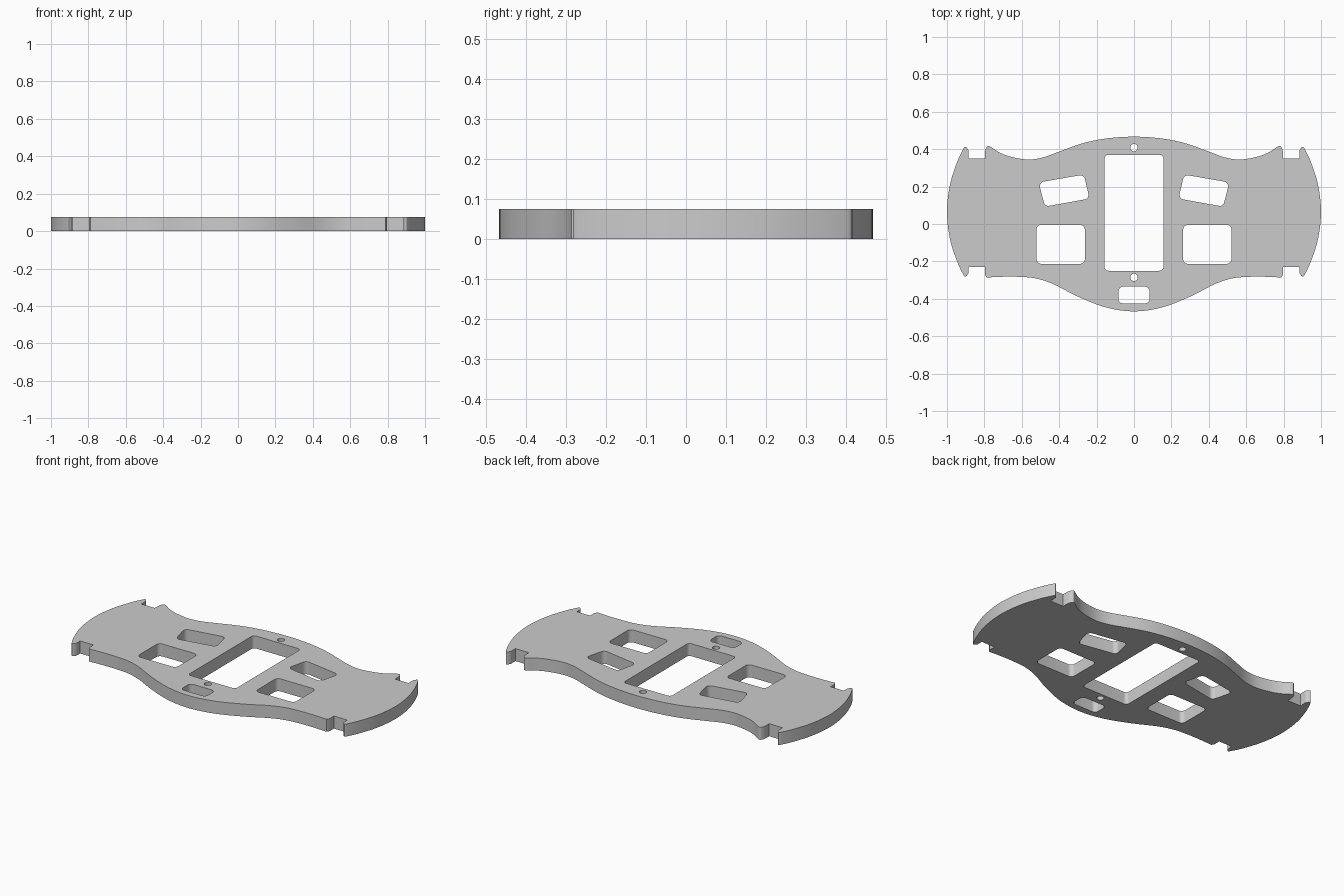
import bpy, bmesh, math
from mathutils import Vector

cube = bpy.data.objects.get("Cube")
if cube:
    bpy.data.objects.remove(cube)

THICKNESS = 0.075
GREY = (0.6, 0.6, 0.6, 1)


def smooth(points, before=None, after=None, steps=6):
    """Smooth path through the points; before and after steer its ends."""
    p = [Vector(q) for q in points]
    p = [Vector(before) if before else 2 * p[0] - p[1]] + p
    p.append(Vector(after) if after else 2 * p[-1] - p[-2])
    path = []
    for a, b, c, d in zip(p, p[1:], p[2:], p[3:]):
        for i in range(steps):
            t = i / steps
            path.append(b + (c - a) * (t / 2)
                        + (2 * a - 5 * b + 4 * c - d) * (t * t / 2)
                        + (3 * b - a - 3 * c + d) * (t ** 3 / 2))
    return path + [p[-2]]


def rounded(corners, radius, steps=6):
    """Polygon with each corner replaced by an arc."""
    pts = [Vector(c) for c in corners]
    loop = []
    for i, p in enumerate(pts):
        u = (pts[i - 1] - p).normalized()
        v = (pts[(i + 1) % len(pts)] - p).normalized()
        half = u.angle(v) / 2
        centre = p + (u + v).normalized() * (radius / math.sin(half))
        start = p + u * (radius / math.tan(half)) - centre
        end = p + v * (radius / math.tan(half)) - centre
        for k in range(steps + 1):
            loop.append(centre + start.lerp(end, k / steps).normalized() * radius)
    return loop


def box(x0, x1, y0, y1, radius):
    return rounded([(x0, y0), (x1, y0), (x1, y1), (x0, y1)], radius)


def circle(y, radius, sides=24):
    turns = [math.tau * i / sides for i in range(sides)]
    return [Vector((radius * math.cos(a), y + radius * math.sin(a))) for a in turns]


def mirror(loop):
    return [Vector((-p.x, p.y)) for p in reversed(loop)]


# Left half of the outline, from back centre round to front centre
back_edge = smooth([(0, 0.467), (0.15, 0.457), (0.28, 0.43), (0.4, 0.387), (0.49, 0.355),
                    (0.57, 0.345), (0.66, 0.36), (0.72, 0.383), (0.765, 0.412),
                    (0.783, 0.416), (0.795, 0.398)], before=(-0.15, 0.457))
notch_back = [Vector(p) for p in [(0.797, 0.35), (0.886, 0.35)]]
end_edge = smooth([(0.886, 0.395), (0.898, 0.411), (0.912, 0.403), (0.95, 0.32), (0.985, 0.205),
                   (1, 0.065), (0.985, -0.075), (0.95, -0.19), (0.912, -0.272),
                   (0.898, -0.28), (0.886, -0.264)])
notch_front = [Vector(p) for p in [(0.886, -0.23), (0.797, -0.23), (0.797, -0.27)]]
front_edge = smooth([(0.788, -0.286), (0.7, -0.282), (0.6, -0.283), (0.52, -0.292), (0.43, -0.322),
                     (0.3, -0.388), (0.15, -0.446), (0, -0.467)], after=(-0.15, -0.446))
half = back_edge + notch_back + end_edge + notch_front + front_edge
outline = half + mirror(half)[1:-1]

# Openings through the plate
side_window = box(0.263, 0.521, -0.213, -0.005, 0.025)
slanted_window = rounded([(0.238, 0.136), (0.476, 0.093), (0.51, 0.222), (0.268, 0.264)], 0.025)
loops = [outline,
         box(-0.157, 0.157, -0.25, 0.37, 0.02),
         box(-0.083, 0.083, -0.425, -0.335, 0.025),
         circle(0.408, 0.02), circle(-0.285, 0.02),
         side_window, mirror(side_window),
         slanted_window, mirror(slanted_window)]

# Fill the flat shape and give it thickness
bm = bmesh.new()
for loop in loops:
    verts = [bm.verts.new((p.x, p.y, 0)) for p in loop]
    for i, v in enumerate(verts):
        bm.edges.new((verts[i - 1], v))
bmesh.ops.triangle_fill(bm, edges=bm.edges[:], use_beauty=True, normal=(0, 0, 1))
extruded = bmesh.ops.extrude_face_region(bm, geom=bm.faces[:], use_keep_orig=True)
top = [g for g in extruded["geom"] if isinstance(g, bmesh.types.BMVert)]
bmesh.ops.translate(bm, verts=top, vec=(0, 0, THICKNESS))
bmesh.ops.recalc_face_normals(bm, faces=bm.faces[:])
mesh = bpy.data.meshes.new("chassis_plate")
bm.to_mesh(mesh)
bm.free()
plate = bpy.data.objects.new("chassis_plate", mesh)
bpy.context.collection.objects.link(plate)

# Plain grey material
grey = bpy.data.materials.new("light_grey")
grey.use_nodes = True
grey.diffuse_color = GREY
grey.node_tree.nodes["Principled BSDF"].inputs["Base Color"].default_value = GREY
mesh.materials.append(grey)

bpy.ops.object.select_all(action="DESELECT")
plate.select_set(True)
bpy.context.view_layer.objects.active = plate
bpy.ops.object.shade_smooth_by_angle(angle=math.radians(30))
